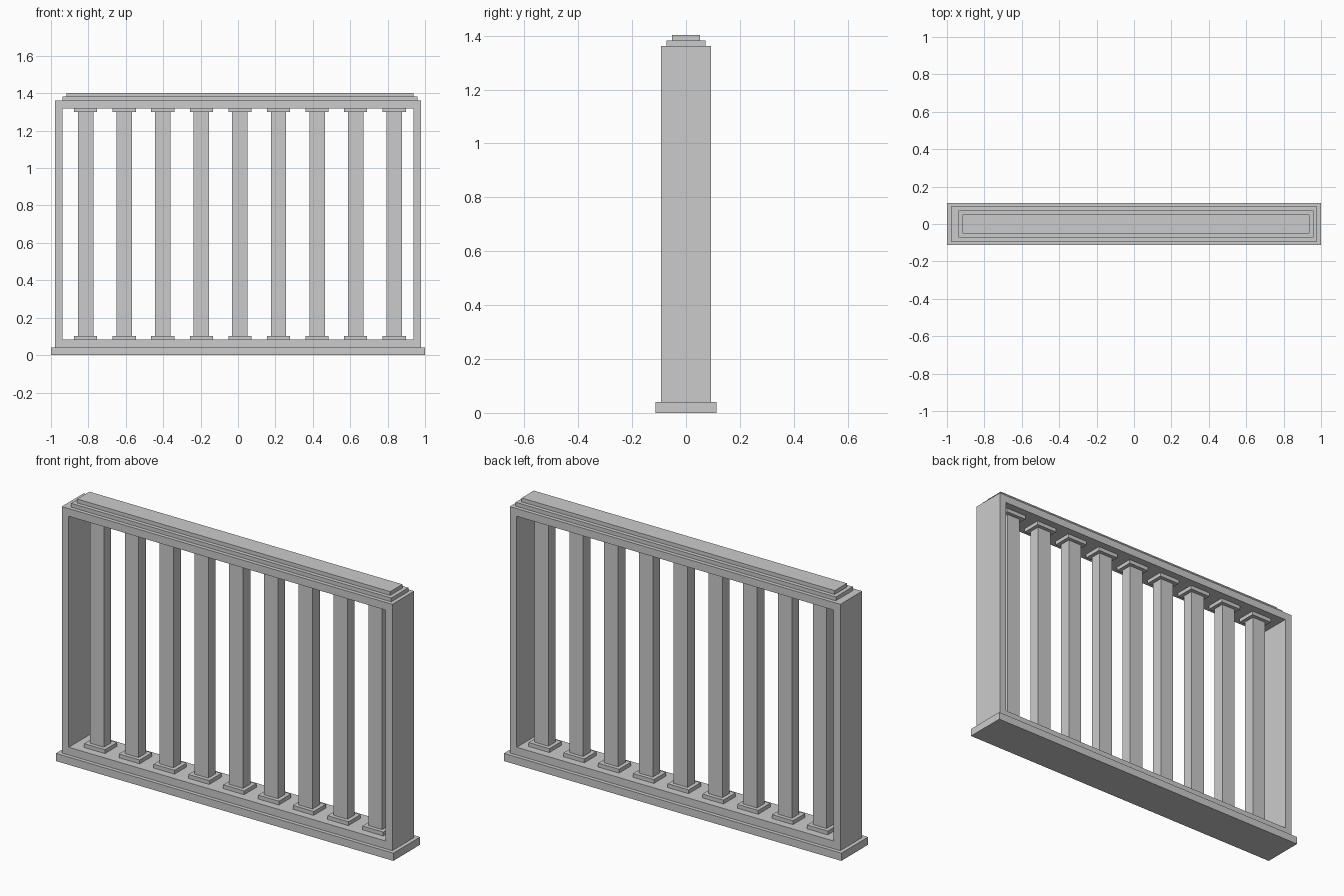
import bpy, bmesh

if "Cube" in bpy.data.objects:
    bpy.data.objects.remove(bpy.data.objects["Cube"])

U = 2 / 97  # every dimension is a multiple of this module


def box(name, x, y, z):
    """Box from (min, max) ranges given in modules."""
    bm = bmesh.new()
    bmesh.ops.create_cube(bm, size=1)
    for v in bm.verts:
        v.co = [(r[0] if c < 0 else r[1]) * U for c, r in zip(v.co, (x, y, z))]
    return finish(name, bm)


def finish(name, bm):
    bmesh.ops.recalc_face_normals(bm, faces=bm.faces)
    me = bpy.data.meshes.new(name)
    bm.to_mesh(me)
    bm.free()
    ob = bpy.data.objects.new(name, me)
    bpy.context.collection.objects.link(ob)
    return ob


def ring(name, outer, inner, depth):
    """Open rectangular frame; outer and inner are (x0, x1, z0, z1)."""
    bm = bmesh.new()
    loops = []
    for x0, x1, z0, z1 in (outer, inner):
        corners = ((x0, z0), (x1, z0), (x1, z1), (x0, z1))
        loops.append([bm.verts.new((x * U, -depth / 2 * U, z * U)) for x, z in corners])
    o, i = loops
    for k in range(4):
        n = (k + 1) % 4
        bm.faces.new((o[k], o[n], i[n], i[k]))
    new = bmesh.ops.extrude_face_region(bm, geom=bm.faces[:], use_keep_orig=True)
    verts = [g for g in new["geom"] if isinstance(g, bmesh.types.BMVert)]
    bmesh.ops.translate(bm, verts=verts, vec=(0, depth * U, 0))
    return finish(name, bm)


# plinth and surrounding frame
box("base_plinth", (-48.5, 48.5), (-5.5, 5.5), (0, 2))
ring("frame", (-47.5, 47.5, 2, 66), (-45.5, 45.5, 4, 64), 9)

# stepped top cap, set slightly to the right
box("cap_lower_step", (-45.5, 46.5), (-3.5, 3.5), (66, 67))
box("cap_upper_step", (-44.5, 45.5), (-2.5, 2.5), (67, 68))

# nine bars, each with a foot and head pad
for n in range(9):
    c = 0.5 + (n - 4) * 10
    box(f"bar_{n + 1}", (c - 2, c + 2), (-1.5, 1.5), (5, 63))
    box(f"bar_foot_{n + 1}", (c - 3, c + 3), (-2.5, 2.5), (4, 5))
    box(f"bar_head_{n + 1}", (c - 3, c + 3), (-2.5, 2.5), (63, 64))
